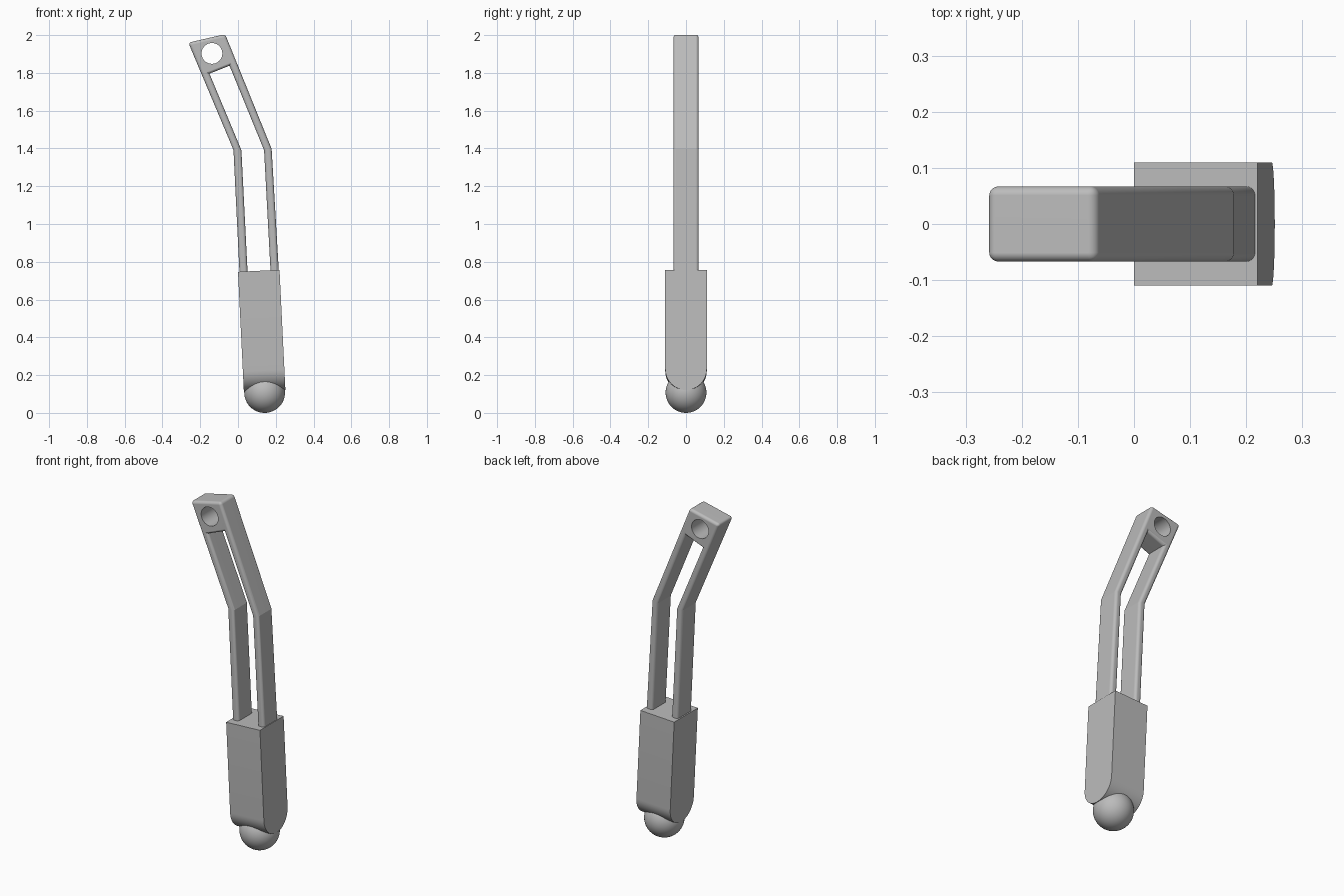
import bpy
import bmesh
import math
from mathutils import Matrix

cube = bpy.data.objects.get("Cube")
if cube:
    bpy.data.objects.remove(cube, do_unlink=True)

GREY = (0.5, 0.5, 0.5, 1.0)
metal = bpy.data.materials.new("plain_grey")
metal.use_nodes = True
metal.diffuse_color = GREY
metal.node_tree.nodes["Principled BSDF"].inputs["Base Color"].default_value = GREY


def finish(bm, name, smooth_angle=None):
    """Turn a bmesh into a named object with the grey material."""
    bmesh.ops.recalc_face_normals(bm, faces=bm.faces)
    mesh = bpy.data.meshes.new(name)
    bm.to_mesh(mesh)
    bm.free()
    mesh.materials.append(metal)
    obj = bpy.data.objects.new(name, mesh)
    bpy.context.collection.objects.link(obj)
    if smooth_angle:
        bpy.ops.object.select_all(action='DESELECT')
        obj.select_set(True)
        bpy.context.view_layer.objects.active = obj
        bpy.ops.object.shade_smooth_by_angle(angle=math.radians(smooth_angle))
    return obj


def prism(points, offset):
    """Extrude a closed outline of 3D points along an offset."""
    bm = bmesh.new()
    face = bm.faces.new([bm.verts.new(p) for p in points])
    new = bmesh.ops.extrude_face_region(bm, geom=[face])["geom"]
    bmesh.ops.translate(bm, vec=offset,
                        verts=[v for v in new if isinstance(v, bmesh.types.BMVert)])
    return bm


# Bent two-bar frame: outline down one side, around the head, and back
HALF = 0.067
outline = [(0.010, 0.70), (-0.024, 1.392), (-0.263, 1.960), (-0.068, 2.005),
           (0.178, 1.398), (0.219, 0.70), (0.175, 0.70), (0.138, 1.391),
           (-0.045, 1.838), (-0.151, 1.796), (0.018, 1.391), (0.053, 0.70)]
bm = prism([(x, -HALF, z) for x, z in outline], (0, 2 * HALF, 0))


def rounded(edge):
    a, b = (v.co for v in edge.verts)
    along_rim = abs(a.y - b.y) < 0.001
    return along_rim or min(a.z, b.z) > 1.9


bmesh.ops.bevel(bm, geom=[e for e in bm.edges if rounded(e)], offset=0.016,
                offset_type='OFFSET', segments=7, profile=0.5,
                affect='EDGES', clamp_overlap=True)
frame = finish(bm, "bent_frame")

# Round hole through the head
bm = bmesh.new()
bmesh.ops.create_cone(bm, cap_ends=True, segments=48, radius1=0.055, radius2=0.055,
                      depth=0.4, matrix=Matrix.Translation((-0.138, 0, 1.903))
                      @ Matrix.Rotation(math.pi / 2, 4, 'X'))
cutter = finish(bm, "hole_cutter")
cutter.hide_render = True
cutter.hide_set(True)
hole = frame.modifiers.new("hole", 'BOOLEAN')
hole.operation = 'DIFFERENCE'
hole.solver = 'EXACT'
hole.object = cutter
bpy.ops.object.select_all(action='DESELECT')
frame.select_set(True)
bpy.context.view_layer.objects.active = frame
bpy.ops.object.modifier_apply(modifier="hole")
bpy.data.objects.remove(cutter, do_unlink=True)
bpy.ops.object.shade_smooth_by_angle(angle=math.radians(16))
normals = frame.modifiers.new("weighted_normals", 'WEIGHTED_NORMAL')
normals.keep_sharp = True

# Square grip with a half-round lower end, leaning slightly
R, LENGTH, STEPS = 0.11, 0.637, 24
profile = [(R, LENGTH)]
for i in range(STEPS + 1):
    a = math.pi * i / STEPS
    profile.append((R * math.cos(a), R - R * math.sin(a)))
profile.append((-R, LENGTH))
bm = prism([(-R, y, z) for y, z in profile], (2 * R, 0, 0))
bm.transform(Matrix.Translation((0.141, 0, 0.116))
             @ Matrix.Rotation(math.radians(-2.8), 4, 'Y'))
finish(bm, "grip", 30)

# Ball end under the grip
bm = bmesh.new()
bmesh.ops.create_uvsphere(bm, u_segments=48, v_segments=24, radius=0.108,
                          matrix=Matrix.Translation((0.141, 0, 0.108)))
finish(bm, "ball_end", 40)
